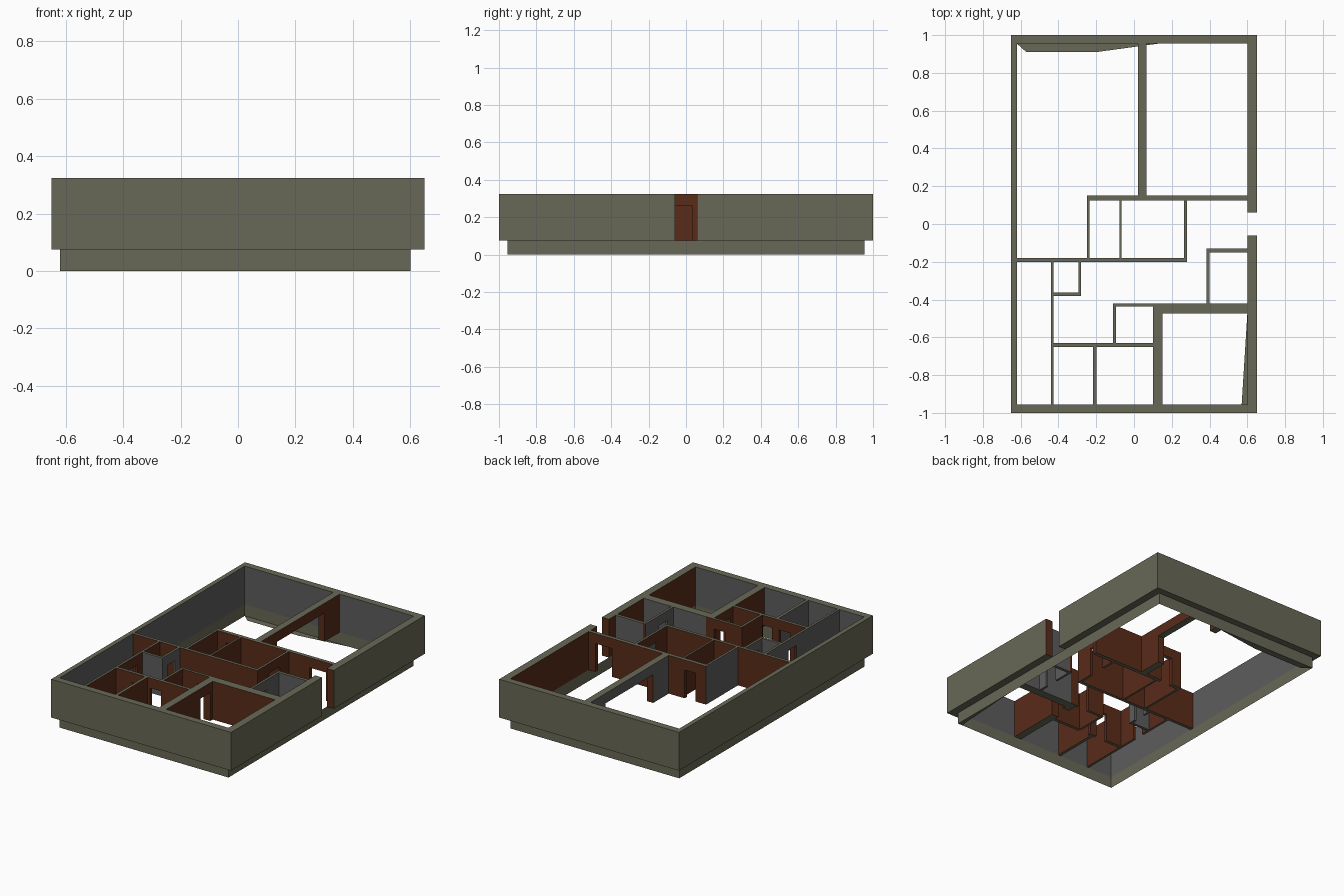
import bpy, bmesh
from mathutils import Vector

if "Cube" in bpy.data.objects:
    bpy.data.objects.remove(bpy.data.objects["Cube"])

Z0, Z1, DOOR_TOP = 0.075, 0.325, 0.26


def material(name, color):
    m = bpy.data.materials.new(name)
    m.diffuse_color = (*color, 1)
    m.use_nodes = True
    m.node_tree.nodes["Principled BSDF"].inputs["Base Color"].default_value = m.diffuse_color
    return m


MATS = [material("olive", (0.14, 0.14, 0.095)),
        material("brown", (0.10, 0.025, 0.01)),
        material("grey", (0.11, 0.11, 0.11))]

# Rooms painted grey: (x0, x1, y0, y1)
GREY_ROOMS = [(-0.62, 0.04, 0.15, 0.96), (-0.62, -0.25, -0.2, 0.96),
              (-0.62, -0.44, -0.96, -0.2), (-0.44, -0.25, -0.4, -0.18),
              (0.37, 0.6, -0.42, -0.12)]


def paint(center, n):
    """Olive outside and on horizontal faces, grey or brown inside."""
    p = center + n * 0.01
    if abs(n.z) > 0.5 or abs(p.x) > 0.65 or abs(p.y) > 1:
        return 0
    if any(a < p.x < b and c < p.y < d for a, b, c, d in GREY_ROOMS):
        return 2
    if p.y < -0.65 and p.x < 0.1 and (n.y > 0.5 or n.x < -0.5):
        return 2
    return 1


def finish(name, bm):
    bmesh.ops.recalc_face_normals(bm, faces=bm.faces)
    for f in bm.faces:
        f.material_index = paint(f.calc_center_median(), f.normal)
    me = bpy.data.meshes.new(name)
    bm.to_mesh(me)
    bm.free()
    for m in MATS:
        me.materials.append(m)
    ob = bpy.data.objects.new(name, me)
    bpy.context.collection.objects.link(ob)
    return ob


def wall(name, x0, x1, y0, y1, doors=()):
    """Wall elevation with doorway notches, extruded by its thickness."""
    along_x = (x1 - x0) > (y1 - y0)
    u0, u1 = (x0, x1) if along_x else (y0, y1)
    prof = [(u0, Z1), (u0, Z0)]
    for a, b in doors:
        prof += [(a, Z0), (a, DOOR_TOP), (b, DOOR_TOP), (b, Z0)]
    prof += [(u1, Z0), (u1, Z1)]
    bm = bmesh.new()
    vs = [bm.verts.new((u, y0, z) if along_x else (x0, u, z)) for u, z in prof]
    face = bm.faces.new(vs)
    ext = bmesh.ops.extrude_face_region(bm, geom=[face])
    move = Vector((0, y1 - y0, 0)) if along_x else Vector((x1 - x0, 0, 0))
    bmesh.ops.translate(bm, vec=move,
                        verts=[g for g in ext["geom"] if isinstance(g, bmesh.types.BMVert)])
    return finish(name, bm)


# Outer walls, with the full-height entrance gap on the right
wall("outer_wall_left", -0.65, -0.62, -1, 1)
wall("outer_wall_front", -0.62, 0.60, -1, -0.955)
wall("outer_wall_back", -0.62, 0.60, 0.955, 1)
wall("outer_wall_right_front", 0.60, 0.65, -1, -0.06)
wall("outer_wall_right_back", 0.60, 0.65, 0.06, 1)

# Back rooms
wall("back_divider", 0.02, 0.065, 0.15, 0.955, [(0.31, 0.80)])
wall("back_cross_wall", -0.25, 0.60, 0.125, 0.15, [(-0.175, -0.095), (0.43, 0.55)])

# Middle rooms
wall("middle_wall_left", -0.25, -0.235, -0.18, 0.125)
wall("middle_partition", -0.077, -0.065, -0.18, 0.125)
wall("middle_wall_right", 0.265, 0.28, -0.18, 0.125, [(-0.08, 0.035)])
wall("middle_cross_wall", -0.62, 0.28, -0.20, -0.18)

# Left corridor and small closet
wall("corridor_wall", -0.44, -0.425, -0.955, -0.20, [(-0.51, -0.43)])
wall("closet_side", -0.295, -0.28, -0.38, -0.20, [(-0.33, -0.25)])
wall("closet_front", -0.425, -0.295, -0.38, -0.363)

# Right closet
wall("right_closet_side", 0.385, 0.40, -0.42, -0.13, [(-0.36, -0.27)])
wall("right_closet_back", 0.40, 0.60, -0.15, -0.13)

# Front rooms
wall("store_back", -0.11, 0.10, -0.437, -0.42, [(0.01, 0.09)])
wall("store_side", -0.11, -0.095, -0.63, -0.437)
wall("front_cross_wall", -0.425, 0.10, -0.65, -0.63, [(-0.31, -0.23), (-0.18, -0.10)])
wall("front_partition", -0.217, -0.198, -0.955, -0.65)
wall("front_room_side", 0.10, 0.15, -0.955, -0.42, [(-0.60, -0.50)])
wall("front_room_back", 0.15, 0.60, -0.475, -0.42)

# Plinth skirt: a thin band below the inner wall line
bm = bmesh.new()
ring = [(-0.62, -0.955), (0.60, -0.955), (0.60, 0.955), (-0.62, 0.955)]
low = [bm.verts.new((x, y, 0)) for x, y in ring]
top = [bm.verts.new((x, y, Z0)) for x, y in ring]
for i in range(4):
    j = (i + 1) % 4
    bm.faces.new((low[i], low[j], top[j], top[i]))
skirt = finish("plinth_skirt", bm)
for p in skirt.data.polygons:
    p.material_index = 0

# Floor slivers left at the plinth base
for name, pts in (("back_floor_sliver", [(-0.62, 0.955), (-0.57, 0.91), (-0.2, 0.91), (0.13, 0.955)]),
                  ("right_floor_sliver", [(0.57, -0.955), (0.60, -0.955), (0.60, -0.475)])):
    bm = bmesh.new()
    bm.faces.new([bm.verts.new((x, y, 0)) for x, y in pts])
    finish(name, bm)
